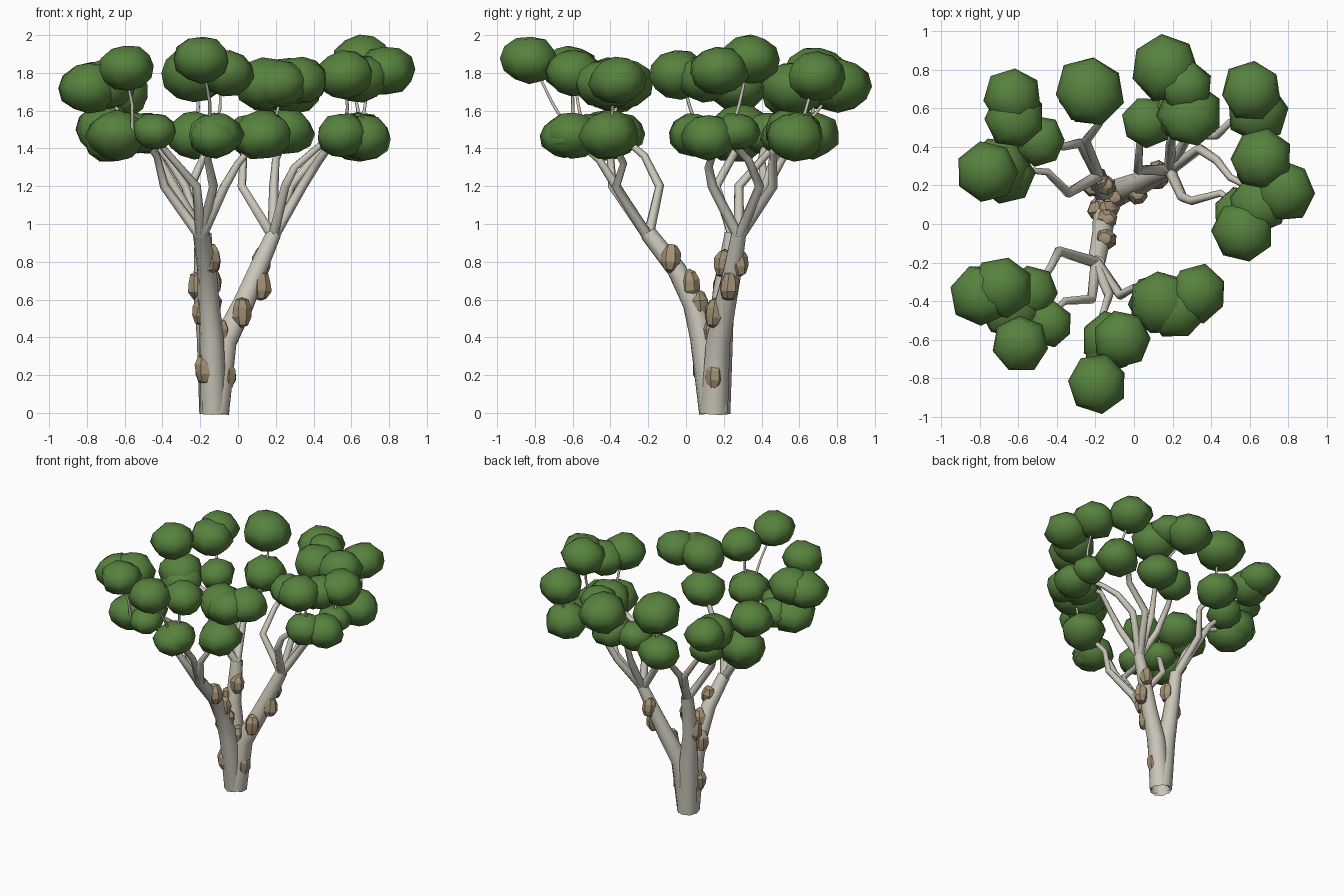
import bpy, random
from mathutils import Vector

random.seed(4)


def material(name, rgb):
    m = bpy.data.materials.new(name)
    m.diffuse_color = (*rgb, 1)
    return m


BARK = material("pale bark", (0.60, 0.57, 0.49))
PATCH = material("tan bark patch", (0.37, 0.285, 0.18))
LEAF = material("leaf green", (0.095, 0.222, 0.048))


def limb(name, points, r0, r1, res):
    """Tapered open tube along a path."""
    cu = bpy.data.curves.new(name, 'CURVE')
    cu.dimensions = '3D'
    cu.bevel_depth = 1.0
    cu.bevel_resolution = res
    sp = cu.splines.new('POLY')
    sp.points.add(len(points) - 1)
    n = len(points) - 1
    for i, p in enumerate(points):
        sp.points[i].co = (*p, 1)
        sp.points[i].radius = r0 + (r1 - r0) * i / n
    sp.use_smooth = True
    cu.materials.append(BARK)
    ob = bpy.data.objects.new(name, cu)
    bpy.context.collection.objects.link(ob)


def lump(name, pos, r, h, mat, jitter, angle, rings=6):
    """Squashed seven-sided ball with uneven corners."""
    bpy.ops.mesh.primitive_uv_sphere_add(
        segments=7, ring_count=rings, radius=1, location=pos,
        rotation=(random.uniform(-.15, .15), random.uniform(-.15, .15), random.uniform(0, 6.28)))
    ob = bpy.context.object
    ob.name = name
    ob.scale = (r, r, h)
    for v in ob.data.vertices:
        v.co *= 1.04 + random.uniform(-jitter, jitter)
    ob.data.materials.append(mat)
    bpy.ops.object.shade_smooth_by_angle(angle=angle)


# Three trunks rising from one base
limb("front_trunk", [(-.13, .14, 0), (-.14, .085, .4), (-.155, .04, .58),
                     (-.165, -.05, .76), (-.195, -.2, .95)], .072, .045, 2)
limb("back_trunk", [(-.125, .155, 0), (-.15, .18, .4), (-.18, .2, .65),
                    (-.185, .25, .95)], .08, .045, 2)
limb("right_trunk", [(-.12, .15, 0), (-.07, .17, .38), (.03, .21, .58),
                     (.11, .25, .77), (.19, .28, .95)], .078, .042, 2)

# Branches: start at a trunk top, bend at an elbow, end in a lower leaf clump
FRONT, BACK, RIGHT = (-.195, -.2, .93), (-.185, .25, .93), (.185, .28, .93)
branches = [
    (FRONT, (-.39, -.14, 1.2), (-.43, -.22, 1.36), (-.52, -.36, 1.48)),
    (FRONT, (-.22, -.39, 1.2), (-.36, -.4, 1.36), (-.46, -.5, 1.48)),
    (FRONT, (-.13, -.37, 1.2), (-.16, -.46, 1.34), (-.14, -.6, 1.46)),
    (FRONT, (-.07, -.37, 1.2), (0, -.33, 1.32), (.12, -.4, 1.46)),
    (BACK, (-.34, .16, 1.2), (-.45, .27, 1.4), (-.68, .29, 1.48)),
    (BACK, (-.28, .42, 1.2), (-.37, .4, 1.34), (-.49, .43, 1.48)),
    (BACK, (-.25, .43, 1.2), (-.18, .52, 1.36), (-.23, .65, 1.48)),
    (RIGHT, (.02, .28, 1.2), (.03, .42, 1.36), (.07, .53, 1.47)),
    (RIGHT, (.25, .14, 1.2), (.3, .12, 1.3), (.45, .16, 1.43), (.56, .08, 1.47)),
    (RIGHT, (.34, .39, 1.2), (.43, .33, 1.34), (.5, .24, 1.43), (.62, .18, 1.47)),
    (RIGHT, (.19, .42, 1.2), (.2, .46, 1.34), (.26, .57, 1.48)),
    (RIGHT, (.28, .46, 1.2), (.43, .46, 1.38), (.5, .53, 1.44), (.63, .59, 1.48)),
]
for b in branches:
    limb("branch", b, .03, .015, 1)

# Thin twigs linking lower clumps to upper ones
twigs = [((-.6, -.4, 1.48), (-.7, -.35, 1.73)), ((-.56, -.54, 1.48), (-.6, -.6, 1.82)),
         ((-.14, -.6, 1.46), (-.09, -.6, 1.8)), ((-.15, -.6, 1.46), (-.19, -.82, 1.87)),
         ((.12, -.4, 1.46), (.25, -.38, 1.75)), ((-.7, .29, 1.5), (-.77, .27, 1.73)),
         ((-.49, .43, 1.48), (-.62, .57, 1.7)), ((-.23, .65, 1.48), (-.23, .7, 1.8)),
         ((.26, .57, 1.48), (.16, .8, 1.73)), ((.26, .57, 1.48), (.28, .57, 1.74)),
         ((.63, .59, 1.48), (.6, .68, 1.77)), ((.56, .07, 1.48), (.56, -.03, 1.8)),
         ((.65, .24, 1.48), (.66, .33, 1.85))]
for a, b in twigs:
    mid = (Vector(a) + Vector(b)) / 2 + Vector((.02, 0, -.02))
    limb("twig", [a, mid, b], .011, .007, 1)

# Lower leaf layer: x, y, z, radius
lower = [(-.44, -.52, 1.49, .115), (-.53, -.35, 1.48, .13), (-.64, -.43, 1.47, .16),
         (-.12, -.6, 1.47, .145), (.13, -.41, 1.47, .155), (-.13, -.64, 1.46, .13),
         (-.7, .29, 1.5, .16), (-.67, .26, 1.45, .15), (-.49, .43, 1.48, .13),
         (-.23, .66, 1.47, .15), (.07, .53, 1.47, .13), (.25, .57, 1.49, .15),
         (.64, .58, 1.46, .155), (.55, .05, 1.47, .14), (.67, .12, 1.46, .145),
         (.65, .27, 1.49, .12)]
# Upper leaf layer
upper = [(-.79, -.37, 1.72, .16), (-.69, -.33, 1.74, .16), (-.59, -.62, 1.825, .145),
         (-.06, -.6, 1.8, .145), (-.19, -.825, 1.87, .15), (.14, -.41, 1.74, .165),
         (.22, -.44, 1.74, .15), (.33, -.36, 1.76, .15), (-.76, .27, 1.73, .155),
         (-.63, .66, 1.72, .145), (-.62, .55, 1.69, .155), (-.23, .69, 1.79, .175),
         (.16, .81, 1.735, .17), (.27, .71, 1.77, .13), (.29, .57, 1.72, .165),
         (.61, .69, 1.78, .155), (.66, .34, 1.87, .155), (.78, .17, 1.81, .155),
         (.565, -.04, 1.79, .155), (.65, .1, 1.77, .15)]
for x, y, z, r in lower + upper:
    lump("leaf_clump", (x, y, z), r, r * .8, LEAF, .05, 1.0)

# Peeling bark patches: x, y, z
patches = [(-.145, -.08, .82), (-.14, .025, .68), (-.19, .07, .54), (.02, .15, .53),
           (.125, .23, .67), (.125, .28, .8), (-.18, .09, .23), (-.06, .15, .2),
           (-.1, .14, .42), (-.215, .19, .67), (-.145, .2, .79), (-.14, .07, .57)]
for p in patches:
    lump("bark_patch", p, .052, .076, PATCH, .1, .5, 5)
